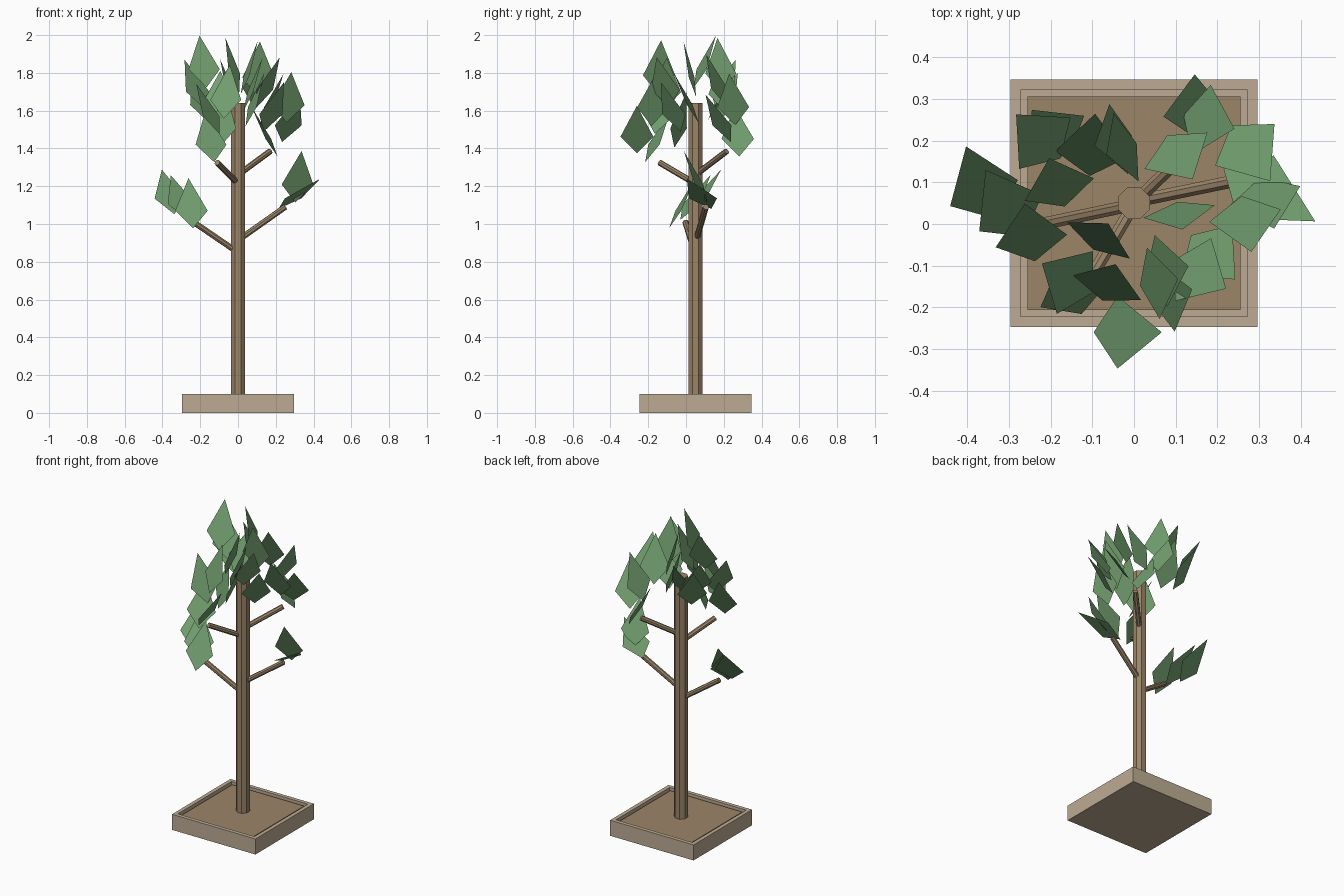
import bpy, bmesh, math
from mathutils import Vector

cube = bpy.data.objects.get("Cube")
if cube:
    bpy.data.objects.remove(cube, do_unlink=True)


def material(name, rgb):
    mat = bpy.data.materials.new(name)
    mat.use_nodes = True
    mat.diffuse_color = (*rgb, 1)
    mat.node_tree.nodes["Principled BSDF"].inputs["Base Color"].default_value = (*rgb, 1)
    return mat


STONE = material("tan stone", (0.51, 0.41, 0.295))
BARK = material("brown bark", (0.33, 0.235, 0.14))
LEAF = material("leaf green", (0.17, 0.345, 0.16))
CENTRE_Y = 0.05


def finish(bm, name, mat):
    mesh = bpy.data.meshes.new(name)
    bm.to_mesh(mesh)
    bm.free()
    mesh.materials.append(mat)
    obj = bpy.data.objects.new(name, mesh)
    bpy.context.collection.objects.link(obj)
    return obj


def box(bm, half, bottom, top):
    made = bmesh.ops.create_cube(bm, size=1)
    for v in made["verts"]:
        v.co = (v.co.x * 2 * half, v.co.y * 2 * half + CENTRE_Y,
                top if v.co.z > 0 else bottom)
    bm.normal_update()
    return next(f for f in bm.faces if f.normal.z > 0.9)


def rod(name, start, end, radius):
    start, end = Vector(start), Vector(end)
    axis = end - start
    bm = bmesh.new()
    bmesh.ops.create_cone(bm, cap_ends=True, segments=8, radius1=radius,
                          radius2=radius, depth=axis.length)
    spin = axis.to_track_quat("Z", "Y")
    turn = math.pi / 8
    for v in bm.verts:
        c, s = math.cos(turn), math.sin(turn)
        p = Vector((v.co.x * c - v.co.y * s, v.co.x * s + v.co.y * c, v.co.z))
        v.co = spin @ p + (start + end) / 2
    return finish(bm, name, BARK)


# Planter: a square slab with a sunken tray
bm = bmesh.new()
tray = box(bm, 0.297, 0, 0.1)
bmesh.ops.inset_region(bm, faces=[tray], thickness=0.025, use_even_offset=True)
walls = bmesh.ops.extrude_face_region(bm, geom=[tray])
floor = [g for g in walls["geom"] if isinstance(g, bmesh.types.BMVert)]
bmesh.ops.translate(bm, verts=floor, vec=(0, 0, -0.025))
bmesh.ops.delete(bm, geom=[tray], context="FACES")
finish(bm, "planter", STONE)

# Soil inside the tray
bm = bmesh.new()
box(bm, 0.256, 0.07, 0.09)
finish(bm, "soil", BARK)

# Trunk and four branches
rod("trunk", (0, CENTRE_Y, 0.08), (0, CENTRE_Y, 1.64), 0.041)
BRANCHES = {
    "lower_right_branch": ((-0.03, 0.04, 0.87), (-0.235, -0.003, 1.01)),
    "lower_left_branch": ((0.03, 0.06, 0.935), (0.25, 0.105, 1.09)),
    "upper_front_branch": ((-0.01, 0.03, 1.225), (-0.11, -0.14, 1.325)),
    "upper_back_branch": ((0.02, 0.07, 1.275), (0.17, 0.215, 1.385)),
}
for name, (start, end) in BRANCHES.items():
    rod(name, start, end, 0.016)


# Leaves: flat kites given by middle, heading and lean from upright (degrees)
def add_leaf(bm, middle, heading, lean, length=0.3, half_width=0.087):
    h, t = math.radians(heading), math.radians(lean)
    out = Vector((math.cos(h), math.sin(h), 0))
    side = Vector((-math.sin(h), math.cos(h), 0)) * half_width
    up = (out * math.sin(t) + Vector((0, 0, math.cos(t)))) * length
    base = Vector(middle) - up / 2
    shoulder = base + up * 0.35
    corners = (base, shoulder - side, base + up, shoulder + side)
    bm.faces.new([bm.verts.new(p) for p in corners])


def leaf_cluster(name, leaves):
    bm = bmesh.new()
    for x, y, z, heading, lean in leaves:
        add_leaf(bm, (x, y, z), heading, lean)
    finish(bm, name, LEAF)


leaf_cluster("lower_right_leaves", [
    (-0.37, 0.1, 1.17, 111, 38),
    (-0.31, 0.05, 1.14, 120, 38),
    (-0.25, -0.02, 1.11, 100, 28),
])
leaf_cluster("lower_left_leaves", [
    (0.32, 0.05, 1.25, -75, 25),
    (0.325, 0.07, 1.16, -30, 58),
])
leaf_cluster("crown_right_leaves", [
    (-0.185, 0.1, 1.86, 108, 24),
    (-0.23, 0.21, 1.74, 135, 30),
    (-0.2, 0.22, 1.67, 130, 28),
    (-0.08, -0.03, 1.55, 60, 14),
])
leaf_cluster("crown_back_leaves", [
    (-0.1, 0.19, 1.68, 85, 30),
    (-0.03, 0.18, 1.84, 200, 15),
    (-0.05, 0.2, 1.73, 195, 18),
    (0.14, 0.27, 1.49, 190, 28),
    (0.18, 0.245, 1.66, -15, 25),
    (0.11, 0.16, 1.76, -60, 24),
])
leaf_cluster("crown_left_leaves", [
    (0.28, 0.17, 1.56, -55, 33),
    (0.27, 0, 1.67, -80, 27),
    (0.11, 0.02, 1.82, -80, 13),
    (0.19, -0.08, 1.62, -45, 30),
    (0.16, -0.12, 1.75, -30, 28),
])
leaf_cluster("crown_front_leaves", [
    (0.06, -0.14, 1.83, 10, 18),
    (0.08, -0.11, 1.74, 10, 20),
    (0.09, -0.17, 1.66, 15, 20),
    (-0.015, -0.26, 1.5, 0, 33),
    (-0.16, -0.13, 1.61, 150, 28),
    (-0.06, -0.14, 1.7, 70, 18),
    (-0.15, -0.15, 1.46, 110, 28),
])
